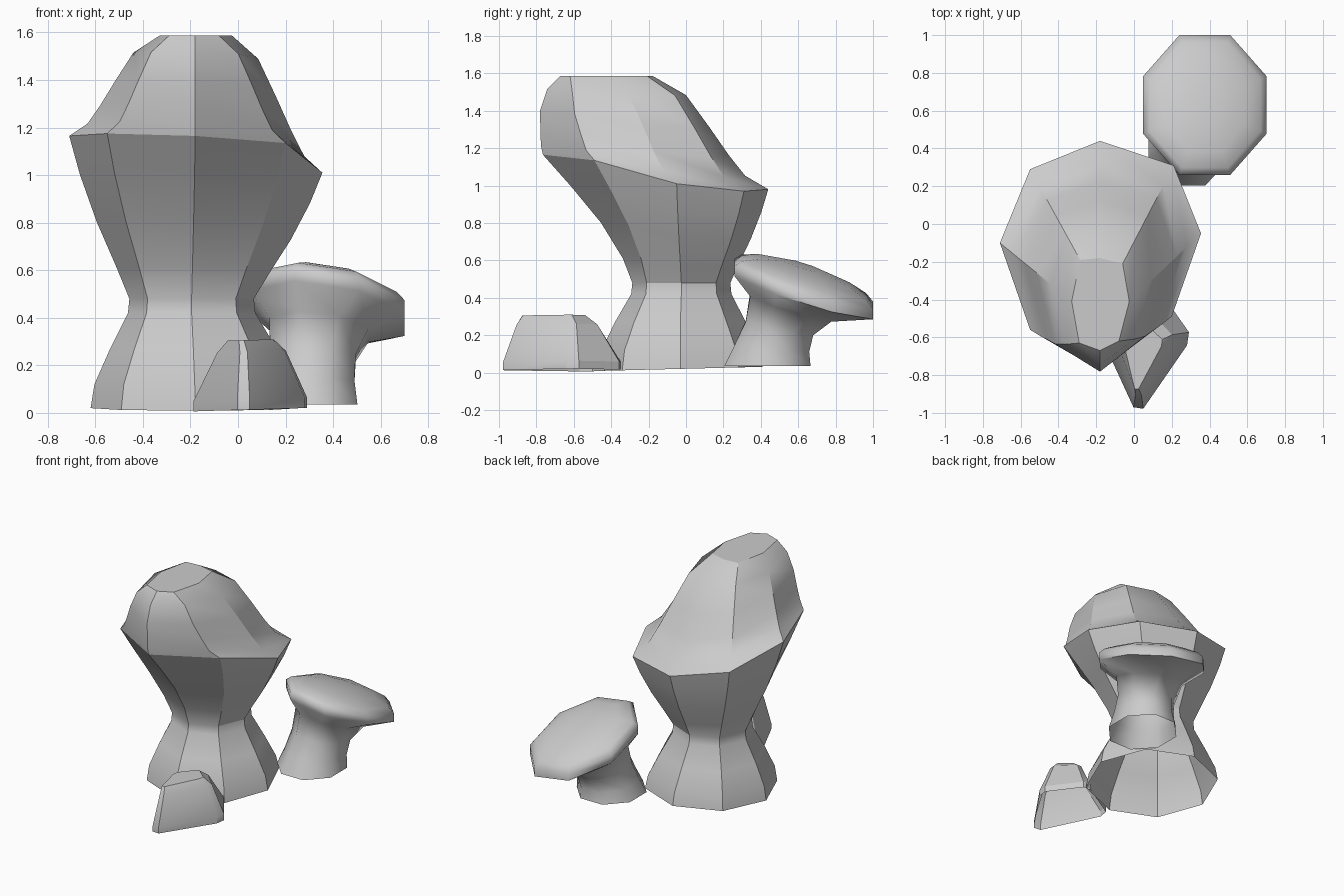
import bpy, bmesh
from math import sin, cos, pi, radians
from mathutils import Vector

if "Cube" in bpy.data.objects:
    bpy.data.objects.remove(bpy.data.objects["Cube"])


def loft(name, rings, angle):
    """Skin a stack of equal-length rings; open at the base, capped on top."""
    bm = bmesh.new()
    rows = [[bm.verts.new(p) for p in ring] for ring in rings]
    n = len(rows[0])
    for a, b in zip(rows, rows[1:]):
        for i in range(n):
            j = (i + 1) % n
            bm.faces.new((a[i], a[j], b[j], b[i]))
    bm.faces.new(rows[-1])
    bmesh.ops.recalc_face_normals(bm, faces=bm.faces)
    mesh = bpy.data.meshes.new(name)
    bm.to_mesh(mesh)
    bm.free()
    ob = bpy.data.objects.new(name, mesh)
    bpy.context.collection.objects.link(ob)
    bpy.ops.object.select_all(action='DESELECT')
    ob.select_set(True)
    bpy.context.view_layer.objects.active = ob
    bpy.ops.object.shade_smooth_by_angle(angle=radians(angle))
    return ob


def octagon(x, y, z, rx, ry=None, turn=0.0, tilt_x=0.0, tilt_y=0.0):
    """Clockwise octagon starting at the back, optionally on a tilted plane."""
    ry = ry or rx
    pts = []
    for k in range(8):
        a = pi / 2 - k * pi / 4 + turn
        dx, dy = rx * cos(a), ry * sin(a)
        pts.append(Vector((x + dx, y + dy, z + tilt_x * dx + tilt_y * dy)))
    return pts


def blend(a, b, t, tz, push):
    """Ring between a and b; push moves the front vertices along y."""
    front = (0, 0, 0, .6, 1, .6, 0, 0)
    out = []
    for p, q, f in zip(a, b, front):
        v = p.lerp(q, t)
        v.z = p.z + (q.z - p.z) * tz
        v.y += push * f
        out.append(v)
    return out


# Large mushroom: flared octagonal stem, slanted rim, leaning faceted cap
waist = octagon(-.195, -.025, .48, .262)
rim = [Vector(p) for p in (
    (-.18, .44, .98), (.21, .31, .97), (.355, -.05, 1.01), (.20, -.49, 1.135),
    (-.18, -.765, 1.165), (-.55, -.56, 1.175), (-.71, -.10, 1.165), (-.55, .29, 1.05))]
crown = [Vector((x, y, 1.587)) for x, y in (
    (-.18, -.18), (-.06, -.21), (-.025, -.41), (-.08, -.62),
    (-.18, -.67), (-.29, -.63), (-.33, -.41), (-.285, -.19))]
rings = [octagon(-.18, -.03, .02, .44, tilt_y=.025),
         octagon(-.182, -.03, .12, .422),
         octagon(-.188, -.03, .27, .35),
         octagon(-.195, -.025, .42, .268),
         waist]
for t, tz, push in ((.21, .19, .05), (.54, .47, .09), (.82, .76, .06)):
    rings.append(blend(waist, rim, t, tz, push))
rings.append(rim)
for t, tz, push in ((.80, .88, -.03), (.66, .70, -.045), (.49, .45, -.065), (.29, .17, -.045)):
    rings.append(blend(crown, rim, t, tz, push))
rings.append(crown)
loft("large_mushroom", rings, 28)

# Small mushroom: leaning stem and smooth tilted cap
h = pi / 8
rings = [octagon(.29, .435, .035, .23, .25, h),
         octagon(.30, .46, .13, .205, .215, h, 0, -.1),
         octagon(.315, .50, .24, .195, .195, h, -.05, -.2),
         octagon(.34, .56, .35, .225, .235, h, -.12, -.31)]
for s, dz in ((1, 0), (1, .055), (.9, .09), (.66, .125), (.3, .15)):
    rings.append(octagon(.375, .63, .42 + dz, .353 * s, .40 * s, h, -.15, -.31))
loft("small_mushroom", rings, 60)

# Small rock: four-sided block with clipped corners and a stepped top


def clipped(corners, z, cut=.1):
    c = [Vector((x, y, z + .03 * x)) for x, y in corners]
    out = []
    for i in range(4):
        out += [c[i].lerp(c[i - 1], cut), c[i].lerp(c[(i + 1) % 4], cut)]
    return out


base = ((.02, -1.02), (.31, -.60), (.12, -.33), (-.21, -.52))
shoulder = ((.02, -.94), (.215, -.60), (.08, -.46), (-.10, -.60))
top = ((.01, -.90), (.16, -.62), (.06, -.53), (-.05, -.65))
loft("rock", [clipped(base, .012), clipped(base, .055),
              clipped(shoulder, .255), clipped(top, .305)], 25)
